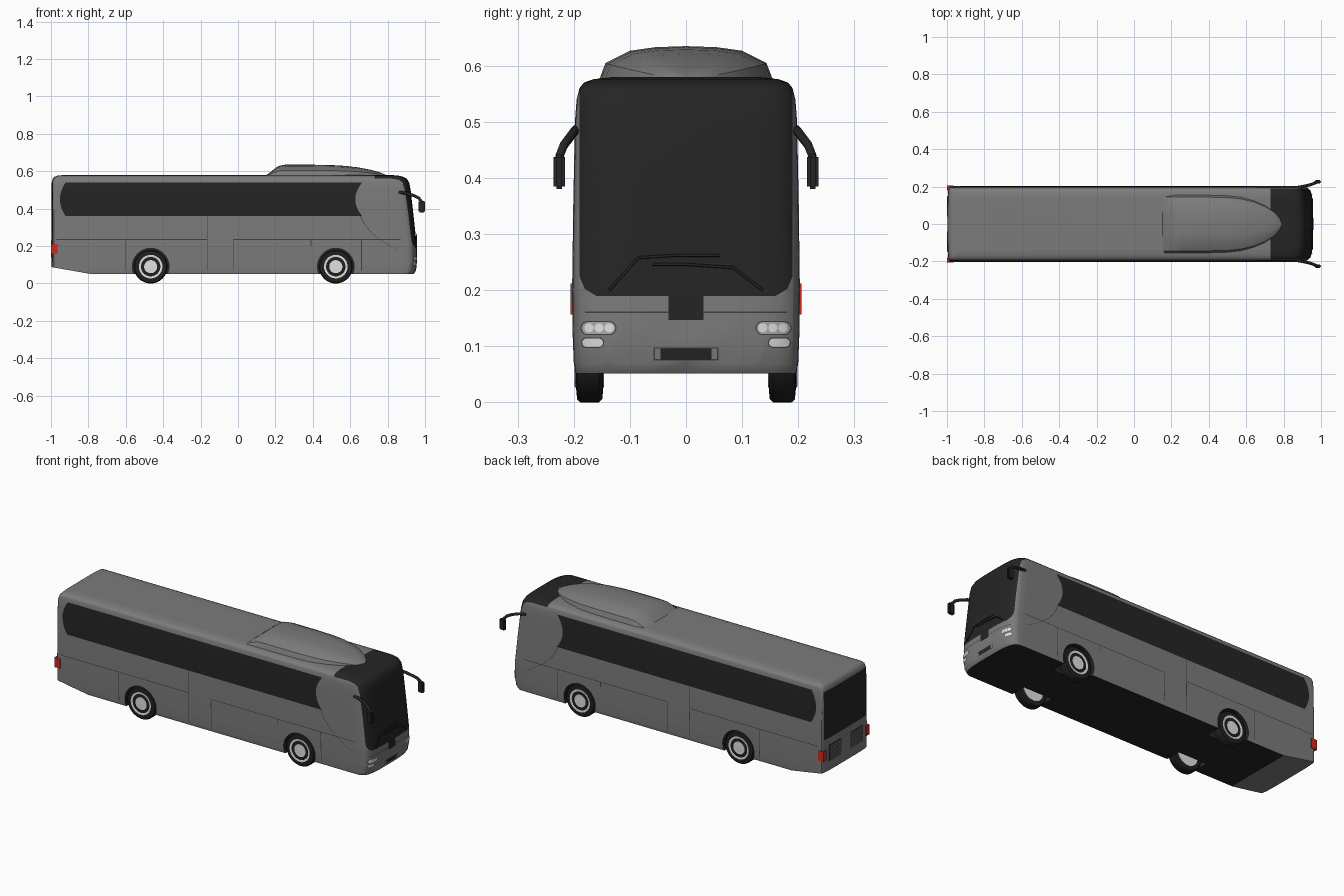
import bpy, bmesh, math
from mathutils import Vector

if "Cube" in bpy.data.objects:
    bpy.data.objects.remove(bpy.data.objects["Cube"])


def material(name, r, g, b):
    m = bpy.data.materials.new(name)
    m.use_nodes = True
    m.diffuse_color = (r, g, b, 1)
    m.node_tree.nodes["Principled BSDF"].inputs["Base Color"].default_value = (r, g, b, 1)
    return m


GREY = material("body grey", 0.2, 0.2, 0.2)
BLACK = material("glass black", 0.018, 0.018, 0.018)
SEAM = material("seam grey", 0.05, 0.05, 0.05)
RUBBER = material("tyre black", 0.014, 0.014, 0.014)
LIGHT = material("pale metal", 0.75, 0.75, 0.75)
LAMP = material("lamp grey", 0.4, 0.4, 0.4)
RED = material("tail red", 0.6, 0.025, 0.012)


def finish(name, bm, mats, mirror=False, angle=40):
    bmesh.ops.recalc_face_normals(bm, faces=bm.faces)
    me = bpy.data.meshes.new(name)
    bm.to_mesh(me)
    bm.free()
    ob = bpy.data.objects.new(name, me)
    bpy.context.collection.objects.link(ob)
    for m in mats:
        me.materials.append(m)
    if mirror:
        ob.modifiers.new("both_sides", "MIRROR").use_axis = (False, True, False)
    if angle:
        smooth(ob, angle)
    return ob


def smooth(ob, angle):
    bpy.ops.object.select_all(action="DESELECT")
    ob.select_set(True)
    bpy.context.view_layer.objects.active = ob
    bpy.ops.object.shade_smooth_by_angle(angle=math.radians(angle))


def loft(bm, rings):
    """Skin closed rings of equal length and cap both ends."""
    vs = [[bm.verts.new(p) for p in ring] for ring in rings]
    n = len(vs[0])
    for a, b in zip(vs, vs[1:]):
        for i in range(n):
            bm.faces.new((a[i], a[(i + 1) % n], b[(i + 1) % n], b[i]))
    return bm.faces.new(vs[0]), bm.faces.new(vs[-1])


def box(bm, lo, hi):
    ring = lambda z: [(lo[0], lo[1], z), (hi[0], lo[1], z), (hi[0], hi[1], z), (lo[0], hi[1], z)]
    loft(bm, [ring(lo[2]), ring(hi[2])])


# Body shell: height, nose x, tail x, half width
LEVELS = [(.052, .94, -.99, .197), (.07, .952, -.996, .2), (.12, .957, -.997, .202),
          (.2, .956, -.997, .203), (.35, .94, -.997, .201), (.5, .923, -.997, .198),
          (.54, .915, -.996, .195), (.56, .903, -.991, .19), (.57, .885, -.982, .182),
          (.576, .862, -.968, .165), (.58, .82, -.93, .13)]
NOSE, TAIL = .08, .02


def level(z):
    for a, b in zip(LEVELS, LEVELS[1:]):
        if z <= b[0]:
            t = (z - a[0]) / (b[0] - a[0])
            return [p + (q - p) * t for p, q in zip(a, b)]
    return LEVELS[-1]


def front_x(y, z):
    _, nose, _, half = level(z)
    return nose - NOSE * (1 - max(0, 1 - abs(y / half) ** 4) ** .25)


def outline(z, nose, tail, half, steps=20):
    pts = []
    for end, depth, sign in ((nose, NOSE, 1), (tail, TAIL, -1)):
        for i in range(steps + 1):
            a = math.pi * (i / steps - .5)
            y = math.copysign(math.sqrt(abs(math.sin(a))), a) * half
            c = math.sqrt(max(0, math.cos(a)))
            pts.append((end - sign * depth * (1 - c), sign * y, z))
    return pts


def paint(bm, limit, planes, index):
    """Cut along the planes and colour the faces inside all of them."""
    for co, no in planes:
        faces = [f for f in bm.faces if any(limit(v.co) for v in f.verts)]
        geom = faces + list({e for f in faces for e in f.edges}) + list({v for f in faces for v in f.verts})
        bmesh.ops.bisect_plane(bm, geom=geom, dist=1e-5, plane_co=co, plane_no=no)
    for f in bm.faces:
        c = f.calc_center_median()
        if all((c - Vector(co)).dot(Vector(no)) < 0 for co, no in planes):
            f.material_index = index


bm = bmesh.new()
floor, _ = loft(bm, [outline(*lv) for lv in LEVELS])
floor.material_index = 1
# Raised tail underside
bmesh.ops.bisect_plane(bm, geom=bm.verts[:] + bm.edges[:] + bm.faces[:], plane_co=(-.8, 0, .053),
                       plane_no=(-.035, 0, -.2), clear_outer=True)
bmesh.ops.holes_fill(bm, edges=bm.edges[:], sides=0)
# Windscreen running up onto the roof
shield = [((.73, 0, 0), (-1, 0, 0)), ((0, 0, .19), (0, 0, -1))]
for s in (1, -1):
    shield += [((0, s * .19, 0), (0, s, 0)), ((0, s * .19, .225), (0, s * 2.4, -1)),
               ((0, s * .16, .19), (0, s * .6, -1))]
paint(bm, lambda c: c.x > .7, shield, 1)
# Rear window
rear = [((-.97, 0, 0), (1, 0, 0)), ((0, 0, .27), (0, 0, -1)), ((0, 0, .54), (0, 0, 1)),
        ((0, .188, 0), (0, 1, 0)), ((0, -.188, 0), (0, -1, 0))]
paint(bm, lambda c: c.x < -.95, rear, 1)
body = finish("body_shell", bm, [GREY, BLACK], angle=0)


def disc(x, y, r, n=40):
    return [(x + r * math.cos(2 * math.pi * i / n), y, .09 + r * math.sin(2 * math.pi * i / n)) for i in range(n)]


# Wheel wells
AXLES = (-.467, .523)
bm = bmesh.new()
for x in AXLES:
    for s in (1, -1):
        loft(bm, [disc(x, s * .11, .098), disc(x, s * .25, .098)])
for f in bm.faces:
    f.material_index = 1
cutter = finish("wheel_well_cutter", bm, [GREY, BLACK], angle=0)
cutter.hide_render = True
cut = body.modifiers.new("wells", "BOOLEAN")
cut.operation, cut.solver, cut.object = "DIFFERENCE", "EXACT", cutter
bpy.context.view_layer.objects.active = body
bpy.ops.object.modifier_apply(modifier="wells")
bpy.data.objects.remove(cutter)
smooth(body, 40)
body.modifiers.new("even_shading", "WEIGHTED_NORMAL").keep_sharp = True

# Wheels
for label, x in zip(("rear", "front"), AXLES):
    bm = bmesh.new()
    loft(bm, [disc(x, y, r) for y, r in ((.148, .07), (.149, .084), (.155, .09), (.188, .09), (.194, .085), (.196, .064))])
    finish(label + "_tyres", bm, [RUBBER], mirror=True)
    bm = bmesh.new()
    loft(bm, [disc(x, y, r) for y, r in ((.146, .05), (.146, .063), (.198, .063), (.199, .058), (.195, .05), (.197, .02))])
    finish(label + "_rims", bm, [LIGHT], mirror=True)

# Roof unit
bm = bmesh.new()
section = [(-1, 0), (-.92, .52), (-.64, .87), (-.35, .97), (0, 1), (.35, .97), (.64, .87), (.92, .52), (1, 0)]
stations = [(.15, .156, .578), (.215, .156, .628), (.25, .156, .635), (.4, .156, .635), (.5, .153, .633),
            (.57, .146, .629), (.64, .128, .621), (.7, .102, .61), (.75, .068, .597), (.78, .034, .586), (.79, .01, .58)]
loft(bm, [[(x, w * u, .572 + (top - .572) * v) for u, v in section] for x, w, top in stations])
finish("roof_unit", bm, [GREY], angle=35)


def side_panels(name, panels, mat, lift):
    """Thin skins on the body sides, each given as rows of (z, x0, x1)."""
    bm = bmesh.new()
    for rows in panels:
        prev = None
        for z, x0, x1 in rows:
            y = level(z)[3] + lift
            cur = [bm.verts.new((x, y, z)) for x in (x0, x1)]
            if prev:
                bm.faces.new((prev[0], prev[1], cur[1], cur[0]))
            prev = cur
    return finish(name, bm, [mat], mirror=True, angle=30)


# Side windows with bowed ends
rows = []
for i in range(13):
    u = i / 6 - 1
    rows.append((.45 + .09 * u, -.922 - .03 * (1 - u * u), .664 - .037 * (1 - u * u)))
side_panels("side_windows", [rows], BLACK, .003)

# Hatch and door seams
E = .0018
lines = [[(z - E, a, b), (z + E, a, b)] for z, a, b in ((.235, -.97, -.165), (.235, -.025, .87))]
for x, z0, z1 in ((-.6, .07, .235), (-.165, .07, .36), (-.025, .07, .235), (.39, .2, .235), (.66, .07, .235)):
    lines.append([(z0 + (z1 - z0) * i / 5, x - E, x + E) for i in range(6)])
lines.append([(z, x - E, x + E) for z, x in ((.36, .655), (.32, .675), (.28, .705), (.24, .75), (.2, .81), (.175, .865))])
side_panels("panel_seams", lines, SEAM, .0015)


def front_plate(name, y0, y1, z0, z1, mat, lift, rounded=False, mirror=False):
    """Thin skin on the nose, optionally with semicircular ends."""
    bm = bmesh.new()
    n, prev = 20, None
    h, mid = (z1 - z0) / 2, (z0 + z1) / 2
    for i in range(n + 1):
        y = (y0 + y1) / 2 - (y1 - y0) / 2 * math.cos(math.pi * i / n)
        d = max(0, h - min(y - y0, y1 - y)) if rounded else 0
        k = max(.0003, math.sqrt(max(0, h * h - d * d)))
        cur = [bm.verts.new((front_x(y, z) + lift, y, z)) for z in (mid - k, mid, mid + k)]
        if prev:
            for j in (0, 1):
                bm.faces.new((prev[j], cur[j], cur[j + 1], prev[j + 1]))
        prev = cur
    finish(name, bm, [mat], mirror=mirror, angle=30)


# Nose details
front_plate("windscreen_tab", -.031, .031, .147, .192, BLACK, .002, False)
front_plate("bumper_seam", -.18, .18, .159, .162, SEAM, .0015)
front_plate("plate_recess", -.058, .058, .075, .098, SEAM, .0015)
front_plate("plate_border", -.055, .055, .077, .096, GREY, .0025)
front_plate("grille", -.045, .045, .076, .096, BLACK, .0035)
front_plate("headlamp_rim", .124, .188, .12, .145, SEAM, .002, True, True)
front_plate("headlamp_housing", .126, .186, .122, .143, LAMP, .003, True, True)
for i in range(3):
    y = .137 + i * .018
    front_plate("headlamp_lens_%d" % (i + 1), y - .008, y + .008, .125, .141, LIGHT, .0045, True, True)
front_plate("fog_lamp_rim", .146, .187, .097, .116, SEAM, .002, True, True)
front_plate("fog_lamp", .148, .185, .099, .114, LIGHT, .003, True, True)

# Tail lamps and engine vents
bm = bmesh.new()
box(bm, (-1, .178, .157), (-.965, .2055, .212))
finish("tail_lamps", bm, [RED], mirror=True, angle=0)
bm = bmesh.new()
box(bm, (-.9985, .04, .14), (-.99, .15, .23))
finish("vent_panels", bm, [SEAM], mirror=True, angle=0)
bm = bmesh.new()
for i in range(6):
    z = .147 + i * .014
    box(bm, (-1, .046, z), (-.99, .144, z + .006))
finish("vent_slats", bm, [GREY], mirror=True, angle=0)


def tube(name, path, radius, sides=(1, -1)):
    cu = bpy.data.curves.new(name, "CURVE")
    cu.dimensions, cu.bevel_depth, cu.bevel_resolution, cu.use_fill_caps = "3D", radius, 2, True
    for s in sides:
        sp = cu.splines.new("POLY")
        sp.points.add(len(path) - 1)
        for p, (x, y, z) in zip(sp.points, path):
            p.co = (x, s * y, z, 1)
    cu.materials.append(BLACK)
    bpy.context.collection.objects.link(bpy.data.objects.new(name, cu))


# Mirrors
tube("mirror_arms", [(.86, .194, .488), (.9, .2, .482), (.94, .209, .47), (.965, .218, .458), (.98, .225, .44), (.982, .226, .42)], .008)
bm = bmesh.new()
box(bm, (.966, .216, .38), (1, .236, .442))
bmesh.ops.bevel(bm, geom=bm.edges[:], offset=.005, segments=2, affect="EDGES")
finish("mirror_heads", bm, [BLACK], mirror=True)

# Wipers
for name, pts in (("wiper_a", [(-.137, .2), (-.085, .258), (-.02, .262), (.06, .262)]),
                  ("wiper_b", [(.137, .2), (.085, .24), (0, .246), (-.06, .246)])):
    tube(name, [(front_x(y, z) + .004, y, z) for y, z in pts], .0025, (1,))
